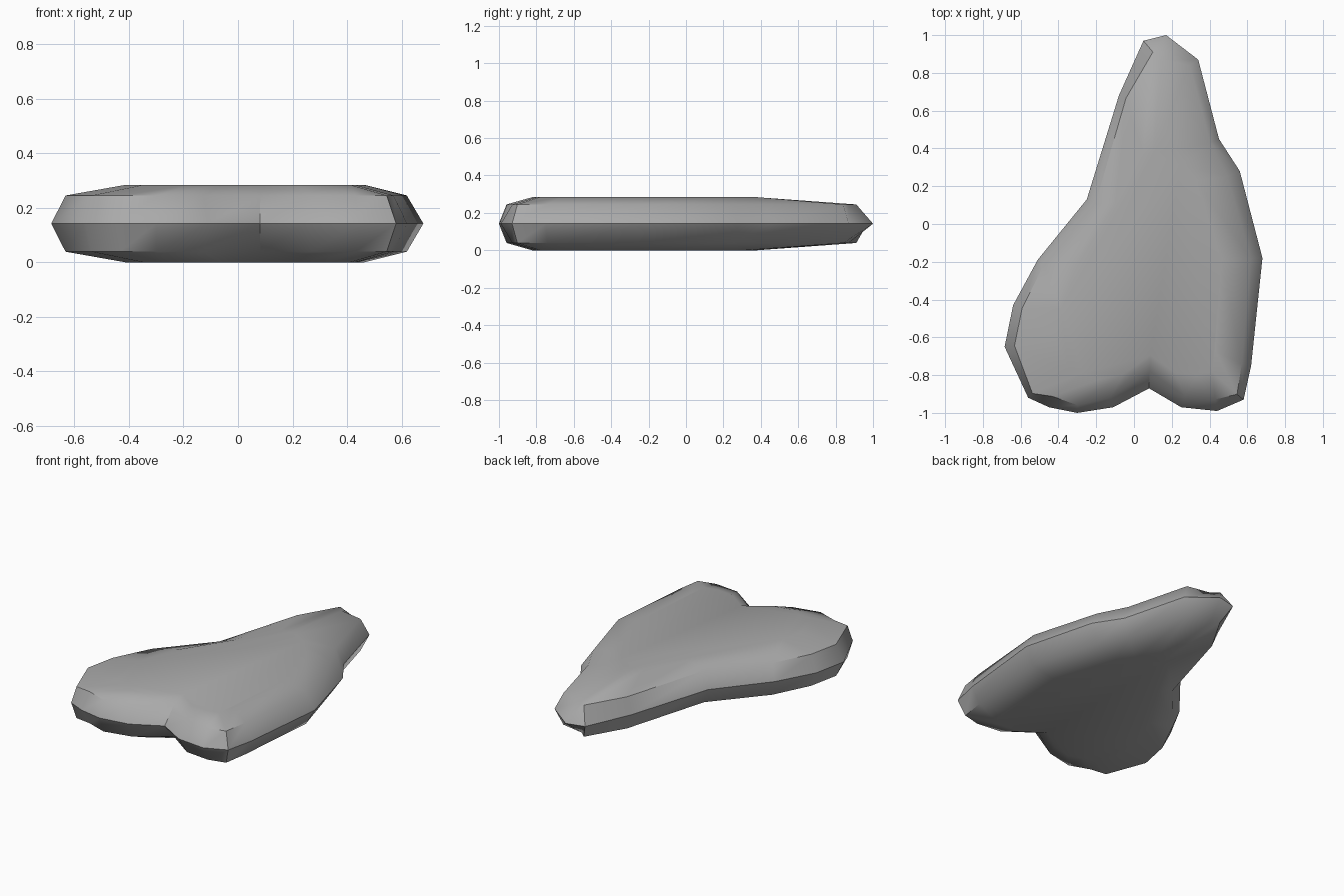
import bpy
import bmesh
import math
from mathutils import Vector

default_cube = bpy.data.objects.get("Cube")
if default_cube:
    bpy.data.objects.remove(default_cube, do_unlink=True)

# Widest outline, counter-clockwise: x, y, width of the bevel up to the shoulder
OUTLINE = [
    (.17, 1, .12), (.05, .97, .07), (-.08, .68, .04), (-.25, .13, .05),
    (-.51, -.19, .04), (-.64, -.43, .05), (-.685, -.65, .05),
    (-.56, -.92, .03), (-.45, -.97, .06), (-.3, -1, .04), (-.11, -.97, .05),
    (.08, -.87, .08), (.25, -.97, .06), (.44, -.99, .06), (.58, -.93, .04),
    (.62, -.75, .05), (.68, -.18, .06), (.56, .28, .07), (.45, .45, .05),
    (.34, .87, .05),
]
MIDDLE, SHOULDER, CROWN = 0.142, 0.103, 0.142


def make_material(name, colour):
    mat = bpy.data.materials.new(name)
    mat.use_nodes = True
    mat.diffuse_color = colour
    mat.node_tree.nodes["Principled BSDF"].inputs["Base Color"].default_value = colour
    return mat


def inset_outline(points):
    """Move every corner inward along its mitre by its own bevel width."""
    result = []
    for i, (x, y, width) in enumerate(points):
        here = Vector((x, y))
        before = Vector(points[i - 1][:2])
        after = Vector(points[(i + 1) % len(points)][:2])
        a, b = (here - before).normalized(), (after - here).normalized()
        normal_a, normal_b = Vector((-a.y, a.x)), Vector((-b.y, b.x))
        mitre = (normal_a + normal_b).normalized()
        result.append(here + mitre * width / max(mitre.dot(normal_a), 0.6))
    return result


def toward_spine(point):
    """Pull a shoulder corner toward the spine, more so at the narrow end."""
    spine = Vector((0.1, min(max(point.y, -0.5), 0.2)))
    return point.lerp(spine, 0.3 + 0.5 * max(point.y, 0))


# Cross-section rings, mirrored above and below the middle
middle = [Vector(p[:2]) for p in OUTLINE]
shoulder = inset_outline(OUTLINE)
crown = [toward_spine(p) for p in shoulder]
sections = [(crown, -CROWN), (shoulder, -SHOULDER), (middle, 0),
            (shoulder, SHOULDER), (crown, CROWN)]

bm = bmesh.new()
rings = [[bm.verts.new((p.x, p.y, MIDDLE + z)) for p in ring]
         for ring, z in sections]
for low, high in zip(rings, rings[1:]):
    for i in range(len(low)):
        j = (i + 1) % len(low)
        bm.faces.new((low[i], low[j], high[j], high[i]))

# Flat top and underside
bm.faces.new(rings[-1])
bm.faces.new(list(reversed(rings[0])))
bmesh.ops.recalc_face_normals(bm, faces=bm.faces)

mesh = bpy.data.meshes.new("flat_stone")
bm.to_mesh(mesh)
bm.free()
mesh.materials.append(make_material("stone grey", (0.4, 0.4, 0.4, 1)))

stone = bpy.data.objects.new("flat_stone", mesh)
bpy.context.collection.objects.link(stone)
bpy.context.view_layer.objects.active = stone
stone.select_set(True)
bpy.ops.object.shade_smooth_by_angle(angle=math.radians(48))

# Crisp ridge around the widest line
for edge in mesh.edges:
    if all(abs(mesh.vertices[v].co.z - MIDDLE) < 0.001 for v in edge.vertices):
        edge.use_edge_sharp = True
